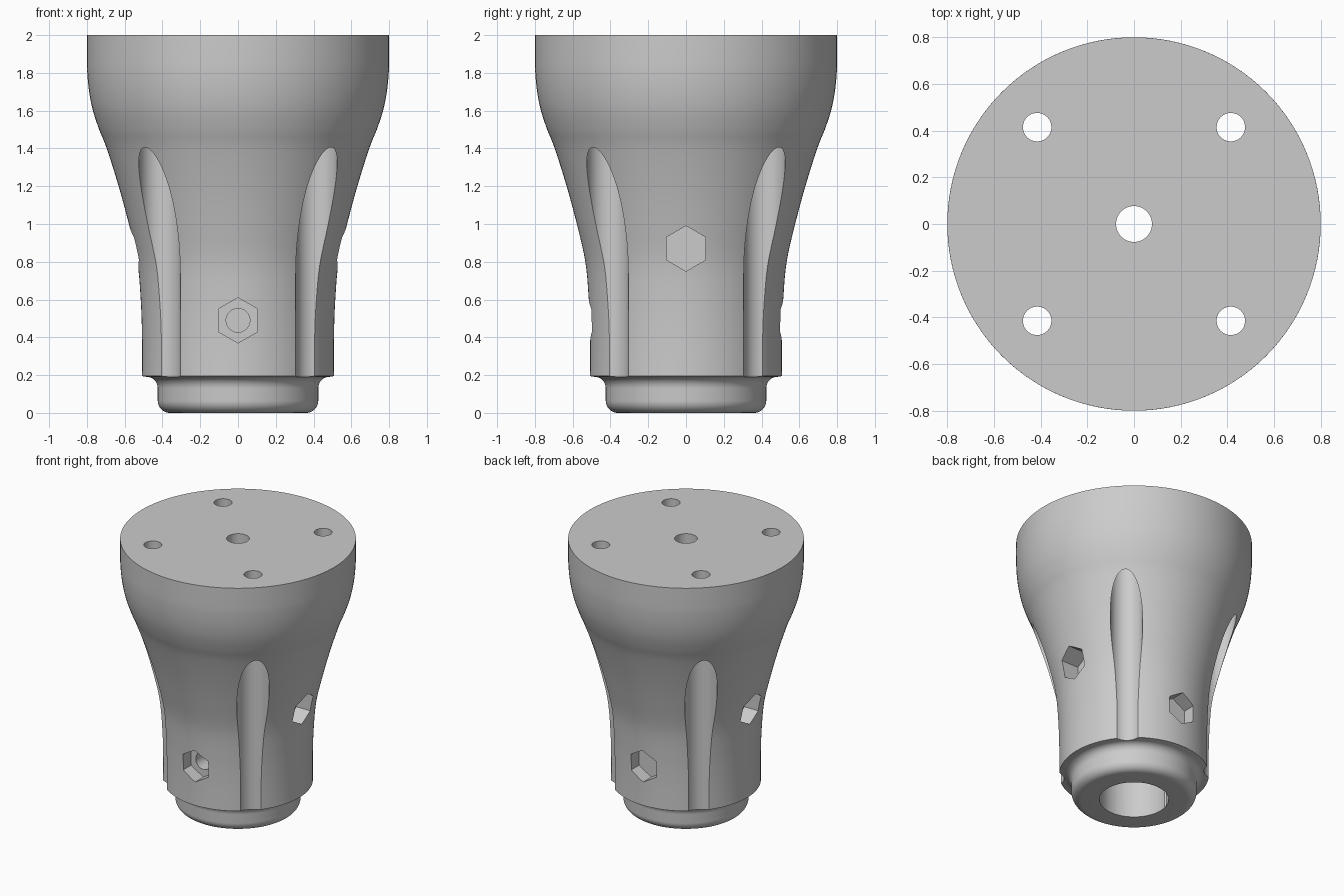
import bpy, bmesh, math
from mathutils import Vector, Matrix

cube = bpy.data.objects.get("Cube")
if cube:
    bpy.data.objects.remove(cube, do_unlink=True)

grey = bpy.data.materials.new("plain grey")
grey.use_nodes = True
colour = (0.6, 0.6, 0.6, 1)
grey.diffuse_color = colour
grey.node_tree.nodes["Principled BSDF"].inputs["Base Color"].default_value = colour


def make_object(name, bm):
    bmesh.ops.recalc_face_normals(bm, faces=bm.faces)
    mesh = bpy.data.meshes.new(name)
    bm.to_mesh(mesh)
    bm.free()
    mesh.materials.append(grey)
    obj = bpy.data.objects.new(name, mesh)
    bpy.context.collection.objects.link(obj)
    return obj


def arc(cx, cz, rx, rz, start, end, steps=10):
    angles = [math.radians(start + (end - start) * i / steps) for i in range(steps + 1)]
    return [(cx + rx * math.cos(a), cz + rz * math.sin(a)) for a in angles]


def smooth_path(points, steps=5):
    """Catmull-Rom curve through the points."""
    pts = [Vector(p) for p in points]
    pts = [pts[0]] + pts + [pts[-1]]
    path = []
    for a, b, c, d in zip(pts, pts[1:], pts[2:], pts[3:]):
        for i in range(steps):
            t = i / steps
            path.append(0.5 * (2 * b + (c - a) * t + (2 * a - 5 * b + 4 * c - d) * t ** 2
                               + (3 * b - a - 3 * c + d) * t ** 3))
    return [tuple(p) for p in path] + [tuple(points[-1])]


def lathe(name, profile, segments=128):
    bm = bmesh.new()
    verts = [bm.verts.new((r, 0, z)) for r, z in profile]
    edges = [bm.edges.new(pair) for pair in zip(verts, verts[1:])]
    bmesh.ops.spin(bm, geom=verts + edges, cent=(0, 0, 0), axis=(0, 0, 1),
                   angle=math.tau, steps=segments, use_duplicate=False)
    bmesh.ops.remove_doubles(bm, verts=bm.verts, dist=1e-5)
    return make_object(name, bm)


def prism(name, start, end, radius, sides, turn=0):
    """Straight cutter between two points."""
    start, end = Vector(start), Vector(end)
    axis = end - start
    matrix = (Matrix.Translation((start + end) / 2)
              @ axis.to_track_quat('Z', 'Y').to_matrix().to_4x4()
              @ Matrix.Rotation(turn, 4, 'Z'))
    bm = bmesh.new()
    bmesh.ops.create_cone(bm, cap_ends=True, segments=sides, radius1=radius,
                          radius2=radius, depth=axis.length, matrix=matrix)
    return make_object(name, bm)


# Turned body: rounded foot, fillet under the shoulder, flared cup
foot = arc(0.36, 0.065, 0.065, 0.065, -90, 0)
fillet = arc(0.48, 0.13, 0.055, 0.06, 180, 90)
flare = smooth_path([(0.508, 0.195), (0.508, 0.4), (0.515, 0.6), (0.533, 0.8),
                     (0.578, 1.0), (0.632, 1.2), (0.695, 1.4), (0.735, 1.5),
                     (0.768, 1.6), (0.788, 1.7), (0.798, 1.8), (0.8, 1.88), (0.8, 2.0)])
body = lathe("flared_body", [(0, 0)] + foot + fillet + flare + [(0, 2.0)])

cutters = [
    prism("tube_socket", (0, 0, -0.1), (0, 0, 1.2), 0.235, 64),
    prism("centre_hole", (0, 0, 1.1), (0, 0, 2.1), 0.077, 48),
]

# Screw holes in the top, with wide clearance bores that form the side grooves
for sx in (-1, 1):
    for sy in (-1, 1):
        x, y = 0.415 * sx, 0.415 * sy
        cutters.append(prism("screw_groove", (x, y, -0.1), (x, y, 1.8), 0.11, 64))
        cutters.append(prism("screw_hole", (x, y, 1.7), (x, y, 2.1), 0.061, 40))

# Crossing bolt holes with a hexagonal pocket at each end
for direction, z in ((Vector((0, 1, 0)), 0.49), (Vector((1, 0, 0)), 0.87)):
    height = Vector((0, 0, z))
    cutters.append(prism("bolt_hole", height - direction, height + direction, 0.063, 40))
    for side in (-1, 1):
        pocket = prism("hex_pocket", height + direction * side * 0.41,
                       height + direction * side * 0.8, 0.12, 6)
        # Keep one corner of the hexagon pointing up
        top = max(v.co.z for v in pocket.data.vertices)
        if top < z + 0.115:
            turn = (Matrix.Translation(height) @ Matrix.Rotation(math.pi / 6, 4, direction)
                    @ Matrix.Translation(-height))
            pocket.data.transform(turn)
        cutters.append(pocket)

bpy.ops.object.select_all(action='DESELECT')
bpy.context.view_layer.objects.active = body
body.select_set(True)
for cutter in cutters:
    cutter.hide_render = True
    cut = body.modifiers.new(cutter.name, 'BOOLEAN')
    cut.operation = 'DIFFERENCE'
    cut.solver = 'EXACT'
    cut.object = cutter
    bpy.ops.object.modifier_apply(modifier=cut.name)
    bpy.data.objects.remove(cutter, do_unlink=True)

bpy.ops.object.shade_smooth_by_angle(angle=math.radians(30))
